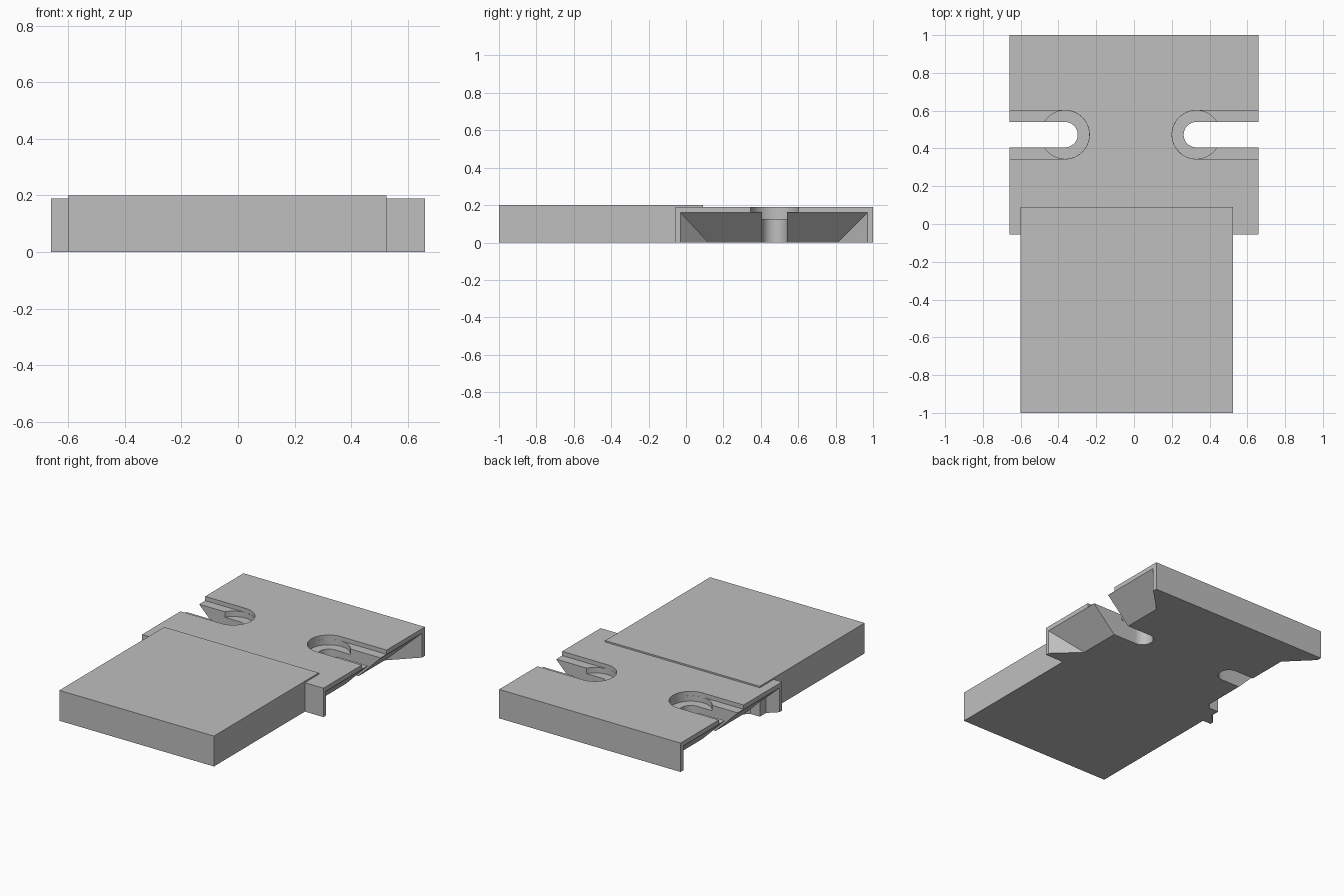
import bpy, bmesh, math

cube = bpy.data.objects.get("Cube")
if cube:
    bpy.data.objects.remove(cube, do_unlink=True)

grey = bpy.data.materials.new("plain_grey")
grey.use_nodes = True
colour = (0.52, 0.52, 0.52, 1)
grey.diffuse_color = colour
grey.node_tree.nodes["Principled BSDF"].inputs["Base Color"].default_value = colour


def finish(name, bm):
    bmesh.ops.recalc_face_normals(bm, faces=bm.faces[:])
    mesh = bpy.data.meshes.new(name)
    bm.to_mesh(mesh)
    bm.free()
    mesh.materials.append(grey)
    obj = bpy.data.objects.new(name, mesh)
    bpy.context.collection.objects.link(obj)
    return obj


def prism(name, outline, z0, z1):
    """Vertical extrusion of a flat outline."""
    bm = bmesh.new()
    face = bm.faces.new([bm.verts.new((x, y, z0)) for x, y in outline])
    top = bmesh.ops.extrude_face_region(bm, geom=[face])
    verts = [v for v in top["geom"] if isinstance(v, bmesh.types.BMVert)]
    bmesh.ops.translate(bm, verts=verts, vec=(0, 0, z1 - z0))
    return finish(name, bm)


def box(name, x0, x1, y0, y1, z0, z1):
    return prism(name, [(x0, y0), (x1, y0), (x1, y1), (x0, y1)], z0, z1)


def arc(cx, cy, r, start, end, steps):
    angles = [math.radians(start + (end - start) * i / steps) for i in range(steps + 1)]
    return [(cx + r * math.cos(a), cy + r * math.sin(a)) for a in angles]


def carve(target, cutter):
    mod = target.modifiers.new("cut", 'BOOLEAN')
    mod.operation = 'DIFFERENCE'
    mod.solver = 'EXACT'
    mod.object = cutter
    bpy.context.view_layer.objects.active = target
    bpy.ops.object.modifier_apply(modifier=mod.name)
    bpy.data.objects.remove(cutter, do_unlink=True)


def slot(name, side, cx, r, z0, z1):
    """Round-ended slot that opens at the plate's side."""
    pts = arc(cx, SLOT_Y, r, 90, 270, 32)
    pts += [(0.8, SLOT_Y - r), (0.8, SLOT_Y + r)]
    return prism(name, [(side * x, y) for x, y in pts], z0, z1)


def side_wedge(side):
    """Tapered undercut below the plate's side edge."""
    bm = bmesh.new()
    for z in (-0.05, 0):
        for y in (0.12, 0.81):
            bm.verts.new((side * 0.5, y, z))
    for x in (0.66, 0.72):
        for y in (-0.03, 0.97):
            for z in (-0.05, 0.16):
                bm.verts.new((side * x, y, z))
    bmesh.ops.convex_hull(bm, input=bm.verts[:])
    return finish("wedge_cutter", bm)


SLOT_Y = 0.473

# Main block and mounting plate
block = box("front_block", -0.6, 0.525, -1, 0.09, 0, 0.2)
plate = box("mounting_plate", -0.66, 0.66, -0.055, 1, 0, 0.19)

# Undercuts, stepped slots and round screw seats on both sides
for side, cx in ((1, 0.33), (-1, 0.365)):
    carve(plate, side_wedge(side))
    carve(plate, slot("through_cutter", side, cx, 0.067, -0.1, 0.3))
    carve(plate, slot("wide_cutter", side, cx, 0.1285, 0.162, 0.3))
    seat = arc(side * cx, SLOT_Y, 0.128, 0, 360, 64)[:-1]
    carve(plate, prism("seat_cutter", seat, 0.126, 0.25))

# Smooth the round slot ends, keep edges crisp
bpy.ops.object.select_all(action='DESELECT')
plate.select_set(True)
bpy.context.view_layer.objects.active = plate
bpy.ops.object.shade_smooth_by_angle(angle=math.radians(25))
